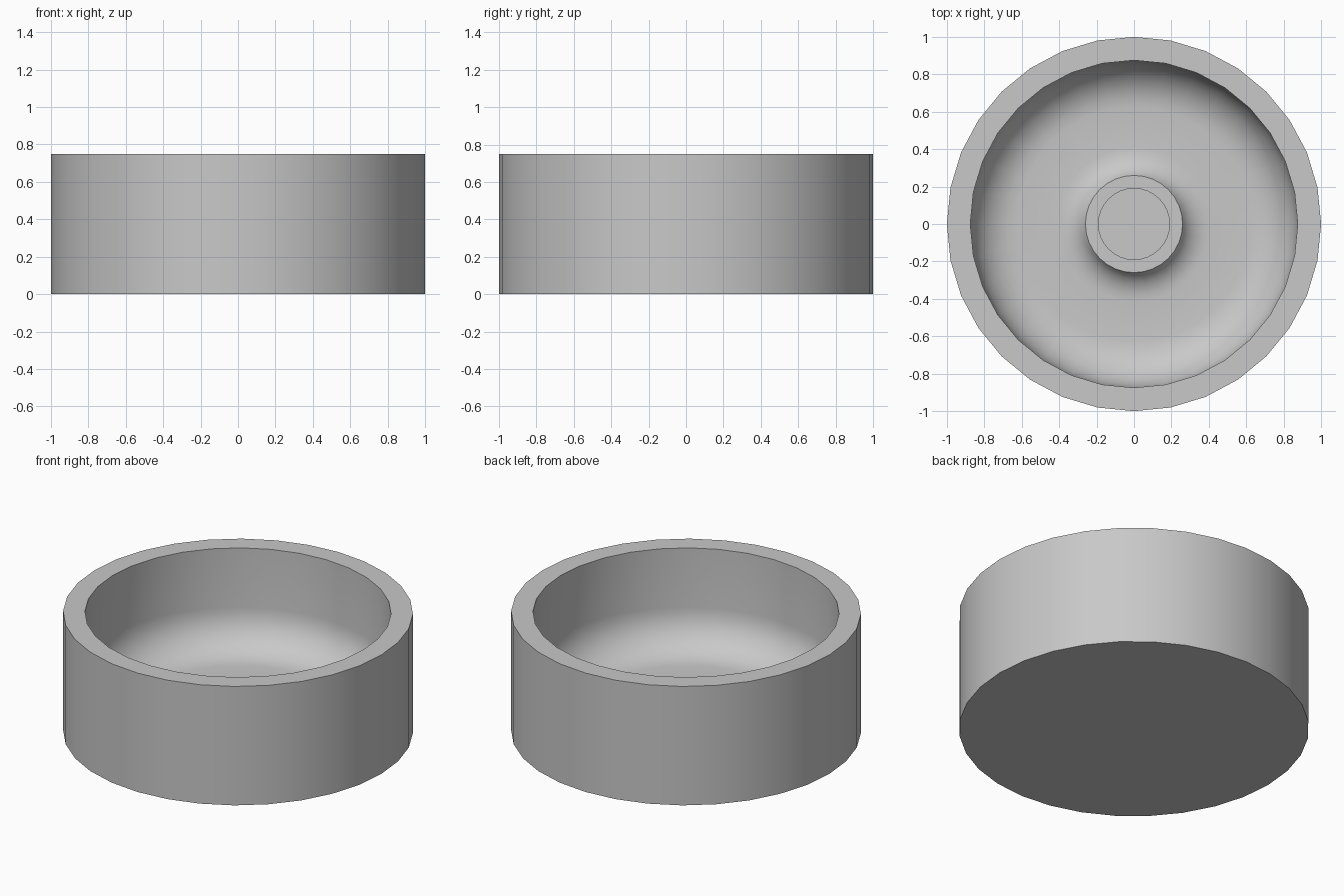
import bpy
import bmesh
import math

old = bpy.data.objects.get("Cube")
if old:
    bpy.data.objects.remove(old, do_unlink=True)

SIDES = 32

grey = bpy.data.materials.new("light_grey")
grey.use_nodes = True
colour = (0.58, 0.58, 0.58, 1)
grey.diffuse_color = colour
grey.node_tree.nodes["Principled BSDF"].inputs["Base Color"].default_value = colour


def arc(cx, cz, rx, rz, start, end, steps):
    """Points of an elliptical arc in the profile plane."""
    pts = []
    for i in range(steps + 1):
        a = math.radians(start + (end - start) * i / steps)
        pts.append((cx + rx * math.cos(a), cz + rz * math.sin(a)))
    return pts


def lathe(name, profile):
    """Turn a radius/height profile around the z axis."""
    bm = bmesh.new()
    verts = [bm.verts.new((r, 0, z)) for r, z in profile]
    edges = [bm.edges.new(pair) for pair in zip(verts, verts[1:])]
    bmesh.ops.spin(bm, geom=verts + edges, cent=(0, 0, 0), axis=(0, 0, 1),
                   angle=math.tau, steps=SIDES, use_duplicate=False)
    bmesh.ops.remove_doubles(bm, verts=bm.verts, dist=0.0001)
    bmesh.ops.recalc_face_normals(bm, faces=bm.faces)
    mesh = bpy.data.meshes.new(name)
    bm.to_mesh(mesh)
    bm.free()
    obj = bpy.data.objects.new(name, mesh)
    bpy.context.collection.objects.link(obj)
    mesh.materials.append(grey)
    bpy.ops.object.select_all(action='DESELECT')
    obj.select_set(True)
    bpy.context.view_layer.objects.active = obj
    bpy.ops.object.shade_smooth_by_angle(angle=math.radians(28))
    return obj


# Base, outer wall and flat rim
profile = [(0, 0), (1, 0), (1, 0.75), (0.875, 0.75)]
# Inner wall rounding into the floor
profile += arc(0.625, 0.375, 0.25, 0.25, 0, -90, 8)
# Floor flaring up to the raised hub
profile += arc(0.41, 0.255, 0.16, 0.13, -90, -160, 6)
# Hub top ring with a round socket
hub_top = profile[-1][1]
profile += [(0.19, hub_top), (0.19, 0.085), (0, 0.085)]

lathe("round_bowl", profile)
